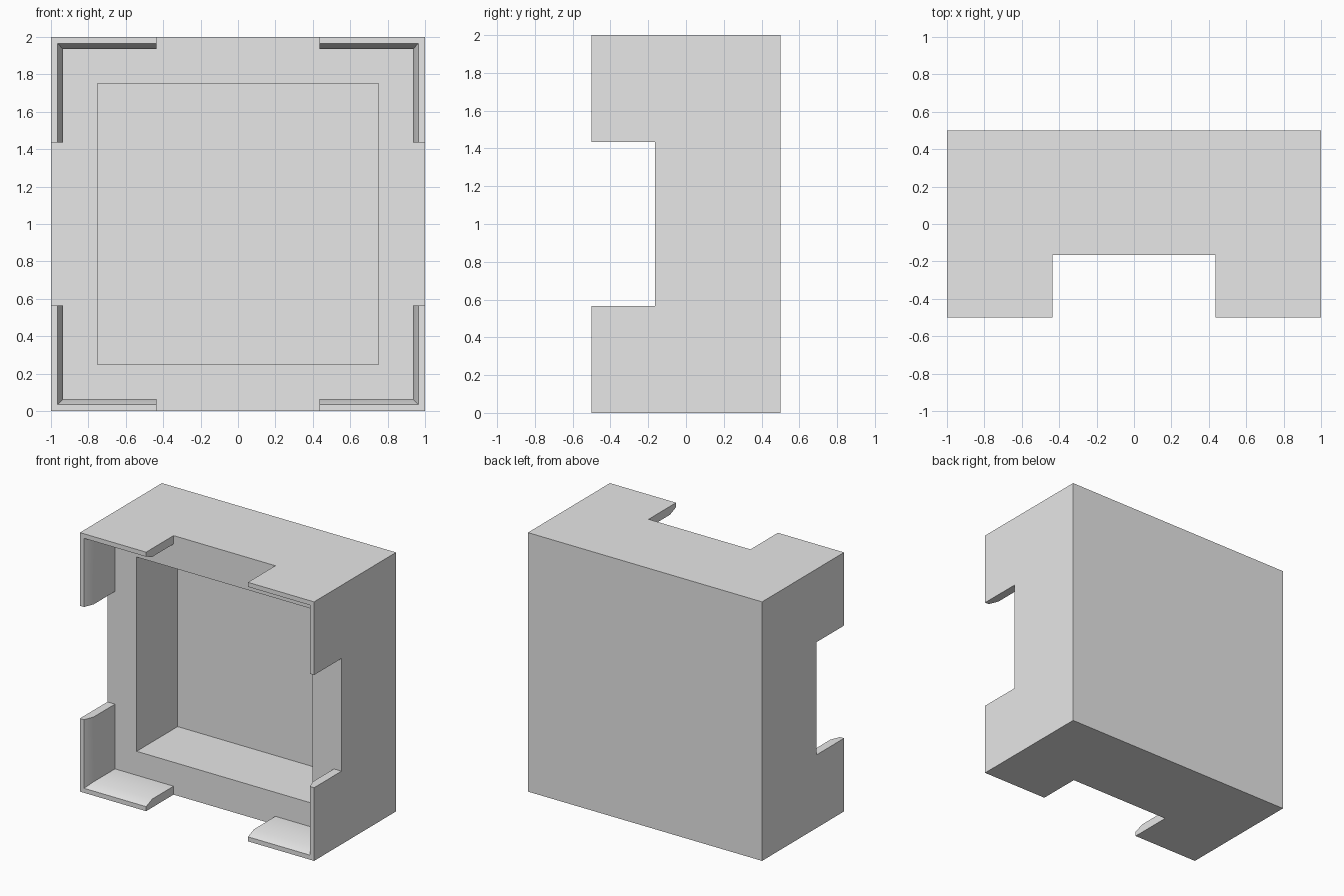
import bpy
import bmesh

if "Cube" in bpy.data.objects:
    bpy.data.objects.remove(bpy.data.objects["Cube"], do_unlink=True)

LEDGE_Y = -0.165   # front ledge that carries the corner lips
NOTCH = 0.435      # half width of the gaps between the lips

grey = bpy.data.materials.new("light_grey")
grey.use_nodes = True
grey.diffuse_color = (0.8, 0.8, 0.8, 1)
grey.node_tree.nodes["Principled BSDF"].inputs["Base Color"].default_value = (0.8, 0.8, 0.8, 1)


def make_object(name, bm):
    bmesh.ops.recalc_face_normals(bm, faces=bm.faces)
    mesh = bpy.data.meshes.new(name)
    bm.to_mesh(mesh)
    bm.free()
    mesh.materials.append(grey)
    obj = bpy.data.objects.new(name, mesh)
    bpy.context.collection.objects.link(obj)
    return obj


def make_cutter(name, half_x, half_z):
    """Box in front of the ledge that opens a gap between the lips."""
    bm = bmesh.new()
    bmesh.ops.create_cube(bm, size=2)
    for v in bm.verts:
        v.co.x *= half_x
        v.co.z = 1 + v.co.z * half_z
        v.co.y = LEDGE_Y if v.co.y > 0 else -1
    obj = make_object(name, bm)
    obj.hide_render = True
    return obj


# Housing: square rings lofted from the back, round the lip, into the recess
profile = [(1, 0.5), (1, -0.5), (0.965, -0.5), (0.935, -0.425),
           (0.935, LEDGE_Y), (0.75, LEDGE_Y), (0.75, 0.335)]
bm = bmesh.new()
rings = [[bm.verts.new((sx * h, y, 1 + sz * h))
          for sx, sz in ((-1, -1), (1, -1), (1, 1), (-1, 1))]
         for h, y in profile]
for a, b in zip(rings, rings[1:]):
    for i in range(4):
        j = (i + 1) % 4
        bm.faces.new((a[i], a[j], b[j], b[i]))
bm.faces.new(rings[0])
bm.faces.new(rings[-1])
housing = make_object("housing", bm)

# Gaps in all four sides leave an L-shaped lip on each corner
cutters = [make_cutter("upright_gap", NOTCH, 2), make_cutter("level_gap", 2, NOTCH)]
bpy.context.view_layer.objects.active = housing
for cutter in cutters:
    mod = housing.modifiers.new(cutter.name, 'BOOLEAN')
    mod.operation = 'DIFFERENCE'
    mod.solver = 'EXACT'
    mod.object = cutter
    bpy.ops.object.modifier_apply(modifier=mod.name)
for cutter in cutters:
    bpy.data.objects.remove(cutter, do_unlink=True)

# Soft shading over the shallow lip bevels only
bpy.ops.object.select_all(action='DESELECT')
housing.select_set(True)
bpy.ops.object.shade_smooth_by_angle()
